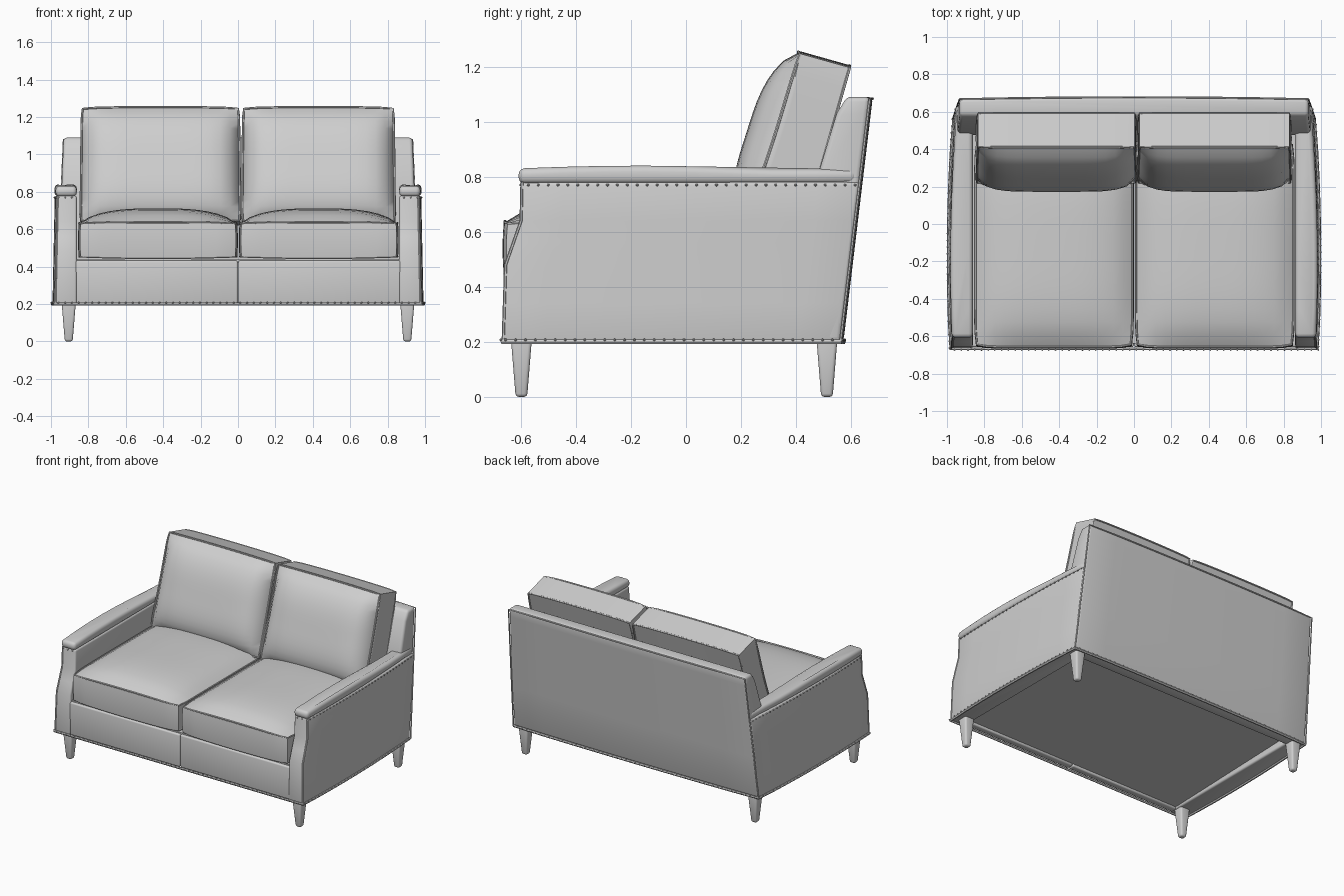
import bpy, bmesh, math
from mathutils import Matrix, Vector

if "Cube" in bpy.data.objects:
    bpy.data.objects.remove(bpy.data.objects["Cube"])

fabric = bpy.data.materials.new("grey_upholstery")
fabric.diffuse_color = (0.62, 0.62, 0.62, 1)
fabric.use_nodes = True
fabric.node_tree.nodes["Principled BSDF"].inputs["Base Color"].default_value = fabric.diffuse_color


def finish(bm, name, bevel=0.0, segments=3):
    """Round the sharp edges, shade smooth and add the object."""
    bmesh.ops.recalc_face_normals(bm, faces=bm.faces)
    if bevel:
        sharp = [e for e in bm.edges if e.calc_face_angle(0) > math.radians(35)]
        bmesh.ops.bevel(bm, geom=sharp, offset=bevel, segments=segments,
                        profile=0.5, affect='EDGES', clamp_overlap=True)
    me = bpy.data.meshes.new(name)
    bm.to_mesh(me)
    bm.free()
    me.materials.append(fabric)
    ob = bpy.data.objects.new(name, me)
    bpy.context.collection.objects.link(ob)
    smooth(ob)
    return ob


def smooth(ob):
    bpy.ops.object.select_all(action='DESELECT')
    ob.select_set(True)
    bpy.context.view_layer.objects.active = ob
    bpy.ops.object.shade_smooth_by_angle(angle=math.radians(40))


def loft(name, rings, bevel):
    bm = bmesh.new()
    loops = [[bm.verts.new(p) for p in ring] for ring in rings]
    n = len(loops[0])
    for a, b in zip(loops, loops[1:]):
        for i in range(n):
            j = (i + 1) % n
            bm.faces.new((a[i], a[j], b[j], b[i]))
    bm.faces.new(loops[0])
    bm.faces.new(loops[-1])
    return finish(bm, name, bevel)


def box(name, lo, hi, bevel, slope=0.0):
    ring = lambda z, d: [(lo[0], lo[1], z), (hi[0], lo[1], z), (hi[0], hi[1], z + d), (lo[0], hi[1], z + d)]
    return loft(name, [ring(lo[2], slope), ring(hi[2], 0)], bevel)


def piping(name, points, radius, cyclic=False):
    cu = bpy.data.curves.new(name, 'CURVE')
    cu.dimensions = '3D'
    cu.bevel_depth = radius
    cu.bevel_resolution = 1
    cu.use_fill_caps = True
    sp = cu.splines.new('POLY')
    sp.points.add(len(points) - 1)
    for p, co in zip(sp.points, points):
        p.co = (*co, 1)
    sp.use_cyclic_u = cyclic
    cu.materials.append(fabric)
    ob = bpy.data.objects.new(name, cu)
    bpy.context.collection.objects.link(ob)
    bpy.ops.object.select_all(action='DESELECT')
    ob.select_set(True)
    bpy.context.view_layer.objects.active = ob
    bpy.ops.object.convert(target='MESH')
    smooth(bpy.context.object)


def nails(name, path, spacing=0.036, size=0.0055):
    bm = bmesh.new()
    left = spacing / 2
    for a, b in zip(path, path[1:]):
        a, b = Vector(a), Vector(b)
        length = (b - a).length
        while left < length:
            bmesh.ops.create_icosphere(bm, subdivisions=1, radius=size,
                                       matrix=Matrix.Translation(a.lerp(b, left / length)))
            left += spacing
        left -= length
    finish(bm, name)


# Shared outlines of the frame
def front_y(z):
    pts = [(0.2, -0.667), (0.48, -0.658), (0.56, -0.63), (0.64, -0.602), (0.9, -0.596)]
    for (z0, y0), (z1, y1) in zip(pts, pts[1:]):
        if z <= z1:
            return y0 + (y1 - y0) * (z - z0) / (z1 - z0)


def back_y(z):
    return 0.57 + (z - 0.2) * 0.12


def outer_x(t, z):
    return 0.98 - 0.015 * t + 0.075 * t * (1 - t) - 0.012 * (z - 0.2) / 0.57


STEPS = [i / 8 for i in range(9)]


def side_line(s, z, grow=0.0):
    y0, y1 = front_y(z), back_y(z) - 0.01
    return [(s * (outer_x(t, z) + grow), y0 + (y1 - y0) * t, z) for t in STEPS]


LEVELS = [0.2, 0.34, 0.48, 0.56, 0.64, 0.78]
for s, side in ((-1, "left"), (1, "right")):
    # Arm panel with bowed outer face and stepped front
    rings = []
    for z in LEVELS:
        line = side_line(s, z)
        rings.append([(s * 0.862, line[0][1], z)] + line + [(s * 0.862, line[-1][1], z)])
    loft(side + "_arm", rings, 0.012)

    # Padded cap on the arm
    rings = []
    for z, rise in ((0.775, 0.0), (0.828, 0.012)):
        line = [(s * (outer_x(t, 0.77) + 0.006 - 0.012 * t), -0.608 + 1.228 * t,
                 z + rise * math.sin(math.pi * min(1, t * 1.3 + 0.05))) for t in STEPS]
        rings.append([(s * 0.862, line[0][1], line[0][2])] + line
                     + [(s * 0.862, line[i][1], line[i][2]) for i in range(8, 0, -1)])
    loft(side + "_arm_cap", rings, 0.022)

    # Nail trim under the cap, seam on the arm front
    top = side_line(s, 0.77, 0.002)
    nails(side + "_arm_nails", [(s * 0.87, top[0][1] - 0.002, 0.77)] + top)
    piping(side + "_arm_front_seam",
           [(s * (outer_x(0, z) - 0.003), front_y(z) + 0.003, z) for z in LEVELS], 0.006)

    # Front rail half
    a, b = sorted((s * 0.001, s * 0.87))
    box(side + "_front_rail", (a, -0.658, 0.2), (b, -0.61, 0.432), 0.01)

    # Tapered legs
    for y, end in ((-0.598, "front"), (0.512, "back")):
        rings = []
        for z, r in ((0, 0.021), (0.21, 0.038)):
            rings.append([(s * 0.905 + i * r, y + j * r, z)
                          for i, j in ((-1, -1), (1, -1), (1, 1), (-1, 1))])
        loft(f"{side}_{end}_leg", rings, 0.012)


# Leaning back panel, slightly bowed to the rear
def back_half(z):
    return 0.968 - 0.035 * (z - 0.2) / 0.88


def back_line(z):
    w = back_half(z)
    return [(w * u / 4, back_y(z) - 0.008 + 0.01 * (1 - (u / 4) ** 2), z) for u in range(4, -5, -1)]


rings = []
for z, thick in ((0.2, 0.095), (0.5, 0.13), (0.8, 0.165), (1.03, 0.122), (1.09, 0.092)):
    w, yf = back_half(z), back_y(z) - thick
    rings.append([(-w, yf, z), (w, yf, z)] + back_line(z))
loft("back_panel", rings, 0.018)
edge = [back_line(z)[0] for z in (0.2, 0.5, 0.8, 1.08)]
piping("back_panel_seam", edge + back_line(1.083)[1:-1]
       + [(-x, y, z) for x, y, z in reversed(edge)], 0.005)

# Seat deck, its underside just above the base edge and rising to the rear
box("seat_deck", (-0.87, -0.64, 0.215), (0.87, 0.5, 0.44), 0, 0.035)

# Welt and nails round the base
base = side_line(1, 0.2) + back_line(0.2)[1:-1] + side_line(-1, 0.2)[::-1]
piping("base_welt", base, 0.009, cyclic=True)
nails("base_nails", [(x * 1.006, y * 1.009, 0.207) for x, y, z in base + base[:1]])


# Boxed cushions: a gridded cube mapped to a padded shape, with piped seams
def cushion(name, shape):
    bm = bmesh.new()
    bmesh.ops.create_cube(bm, size=2)
    bmesh.ops.subdivide_edges(bm, edges=bm.edges[:], cuts=15, use_grid_fill=True)
    for v in bm.verts:
        v.co = shape(*v.co)
    finish(bm, name)
    k = [i / 8 - 1 for i in range(16)]
    loop = ([(u, -1) for u in k] + [(1, v) for v in k]
            + [(-u, 1) for u in k] + [(-1, -v) for v in k])
    for w, seam in ((-1, "inner"), (1, "outer")):
        piping(f"{name}_{seam}_seam", [shape(u * 0.992, v * 0.992, w) for u, v in loop], 0.006, True)


def soften(u, v, k=0.025):
    return u * (1 - k * v ** 10), v * (1 - k * u ** 10)


def pad(u, v, p, q, e):
    return max(0, (1 - abs(u) ** p) * (1 - abs(v) ** q)) ** e


def seat_shape(cx):
    def shape(u, v, w):
        a, b = soften(u, v)
        side = 1 + 0.008 * (1 - w * w)
        low = 0.446 + 0.008 * u * u
        high = 0.628 + 0.004 * (1 - u * u) + 0.08 * pad(u, v, 3, 4, 0.75)
        return (cx + 0.424 * a * side, -0.112 + 0.55 * b * side, low + (high - low) * (w + 1) / 2)
    return shape


def back_shape(cx, half):
    def shape(u, v, w):
        a, b = soften(u, v, 0.012)
        s, d = (b + 1) / 2, (w + 1) / 2
        rear = Vector((0, 0.43 + 0.165 * s, 0.62 + 0.58 * s))
        front = Vector((0, 0.222 + 0.255 * s - 0.06 * s * s, 0.64 + 0.61 * s))
        front += Vector((0, -0.116, 0.012)) * pad(u, v, 6, 3, 0.7)
        p = rear.lerp(front, d)
        p.z += 0.005 * (1 - u * u) * max(0, v)
        p.x = cx + half * a * (1 - 0.008 * v)
        return p
    return shape


cushion("left_seat_cushion", seat_shape(-0.428))
cushion("right_seat_cushion", seat_shape(0.432))
cushion("left_back_cushion", back_shape(-0.415, 0.427))
cushion("right_back_cushion", back_shape(0.43, 0.409))
